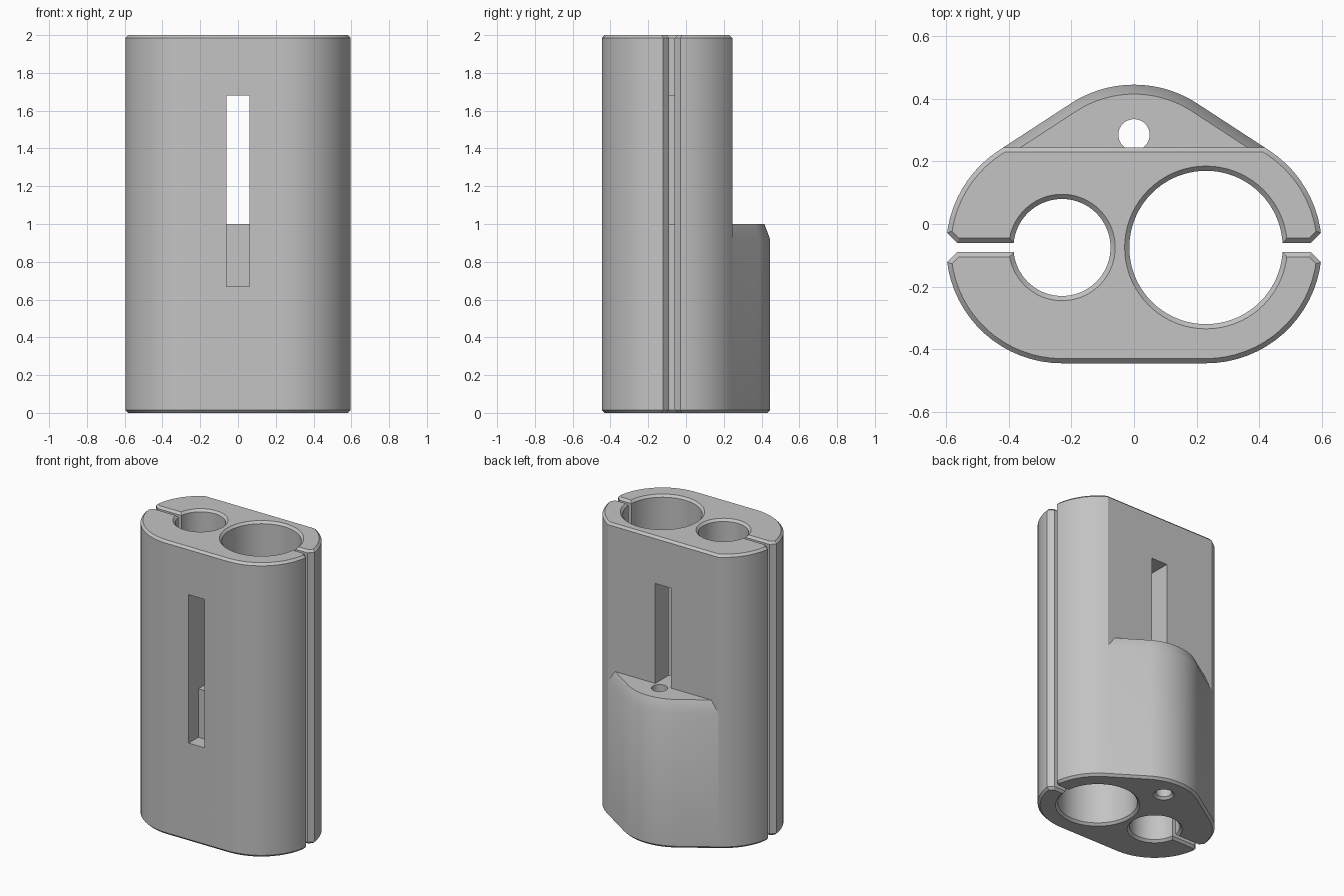
import bpy
import bmesh
import math
from mathutils import Vector

if "Cube" in bpy.data.objects:
    bpy.data.objects.remove(bpy.data.objects["Cube"])

HALF, MID, R = 0.23, 0.075, 0.37      # corner circle offsets and radius
CH, H = 0.015, 2.0                    # small chamfer, height
BACK, SHELF = 0.245, 1.0              # upper back plane, top of the rear hump

grey = bpy.data.materials.new("plain_grey")
grey.use_nodes = True
grey.diffuse_color = (0.55, 0.55, 0.55, 1)
grey.node_tree.nodes["Principled BSDF"].inputs["Base Color"].default_value = grey.diffuse_color


def arc(cx, cy, r, a0, a1, n=28):
    angles = [math.radians(a0 + (a1 - a0) * i / n) for i in range(n + 1)]
    return [(cx + r * math.cos(a), cy + r * math.sin(a)) for a in angles]


def loft(name, sections):
    """Closed solid through a stack of equal-length rings of 3D points."""
    bm = bmesh.new()
    rings = [[bm.verts.new(p) for p in ring] for ring in sections]
    n = len(rings[0])
    for low, high in zip(rings, rings[1:]):
        for i in range(n):
            j = (i + 1) % n
            bm.faces.new((low[i], low[j], high[j], high[i]))
    bm.faces.new(rings[0][::-1])
    bm.faces.new(rings[-1])
    bmesh.ops.recalc_face_normals(bm, faces=bm.faces)
    mesh = bpy.data.meshes.new(name)
    bm.to_mesh(mesh)
    bm.free()
    mesh.materials.append(grey)
    ob = bpy.data.objects.new(name, mesh)
    bpy.context.collection.objects.link(ob)
    return ob


def stack(name, outline, levels):
    """Loft a plan outline, a function of its offset, through (z, offset) levels."""
    return loft(name, [[(x, y, z) for x, y in outline(w)] for z, w in levels])


def extrude_x(name, profile, half):
    """Extrude a (y, z) profile symmetrically across x."""
    return loft(name, [[(x, y, z) for y, z in profile] for x in (-half, half)])


def combine(target, other, operation):
    mod = target.modifiers.new(operation.lower(), 'BOOLEAN')
    mod.operation, mod.solver, mod.object = operation, 'EXACT', other
    other.hide_render = True
    bpy.context.view_layer.objects.active = target
    bpy.ops.object.modifier_apply(modifier=mod.name)
    bpy.data.objects.remove(other)


def body_outline(w):
    """Rounded triangle around the three corner circles."""
    a = math.degrees(math.atan2(HALF, 2 * MID))
    r = R + w
    return (arc(HALF, -MID, r, -90, a) + arc(0, MID, r, a, 180 - a)
            + arc(-HALF, -MID, r, 180 - a, 270))


# Full-height body with its back shaved flat
body = stack("holder_body", body_outline, [(0, -CH), (CH, 0), (H - CH, 0), (H, -CH)])
shave = extrude_x("back_cutter", [(BACK, -0.1), (0.6, -0.1), (0.6, H + CH),
                                  (BACK - 2 * CH, H + CH), (BACK, H - CH)], 1)
combine(body, shave, 'DIFFERENCE')

# Rear hump with a steep chamfer on its shelf
hump = stack("rear_hump", body_outline, [(0, -CH), (CH, 0), (0.92, 0), (SHELF, -0.03)])
combine(body, hump, 'UNION')

# Two chamfered through bores
through = [(-0.01, CH + 0.01), (CH, 0), (H - CH, 0), (H + 0.01, CH + 0.01)]
for x, r in ((-HALF, 0.155), (HALF, 0.245)):
    bore = stack("bore_cutter", lambda w: arc(x, -MID, r + w, 0, 360, 72)[:-1], through)
    combine(body, bore, 'DIFFERENCE')

# Small rod hole up through the hump
rod = stack("rod_cutter", lambda w: arc(0, 0.285, 0.05 + w, 0, 360, 40)[:-1],
            [(-0.01, CH + 0.01), (CH, 0), (SHELF + 0.0005, 0)])
combine(body, rod, 'DIFFERENCE')

# Side gaps with flared mouths
for s in (-1, 1):
    def gap_outline(w):
        h = CH + w
        corner = 0.565 + w - w * math.sqrt(2)
        edge = [(0.3, h), (corner, h), (0.66, h + 0.66 - corner)]
        edge += [(x, -y) for x, y in reversed(edge)]
        return [(s * x, y - MID) for x, y in edge]
    combine(body, stack("gap_cutter", gap_outline, through), 'DIFFERENCE')

# Window: shallow front pocket below, right through above the shelf
window = extrude_x("window_cutter", [(-0.6, 0.67), (-0.34, 0.67), (-0.34, SHELF),
                                     (BACK + 0.0005, SHELF), (BACK + 0.0005, 1.68),
                                     (-0.6, 1.68)], 0.06)
combine(body, window, 'DIFFERENCE')

# Smooth curved walls, sharp edges
bpy.ops.object.select_all(action='DESELECT')
body.select_set(True)
bpy.context.view_layer.objects.active = body
bpy.ops.object.shade_smooth_by_angle(angle=math.radians(30))
